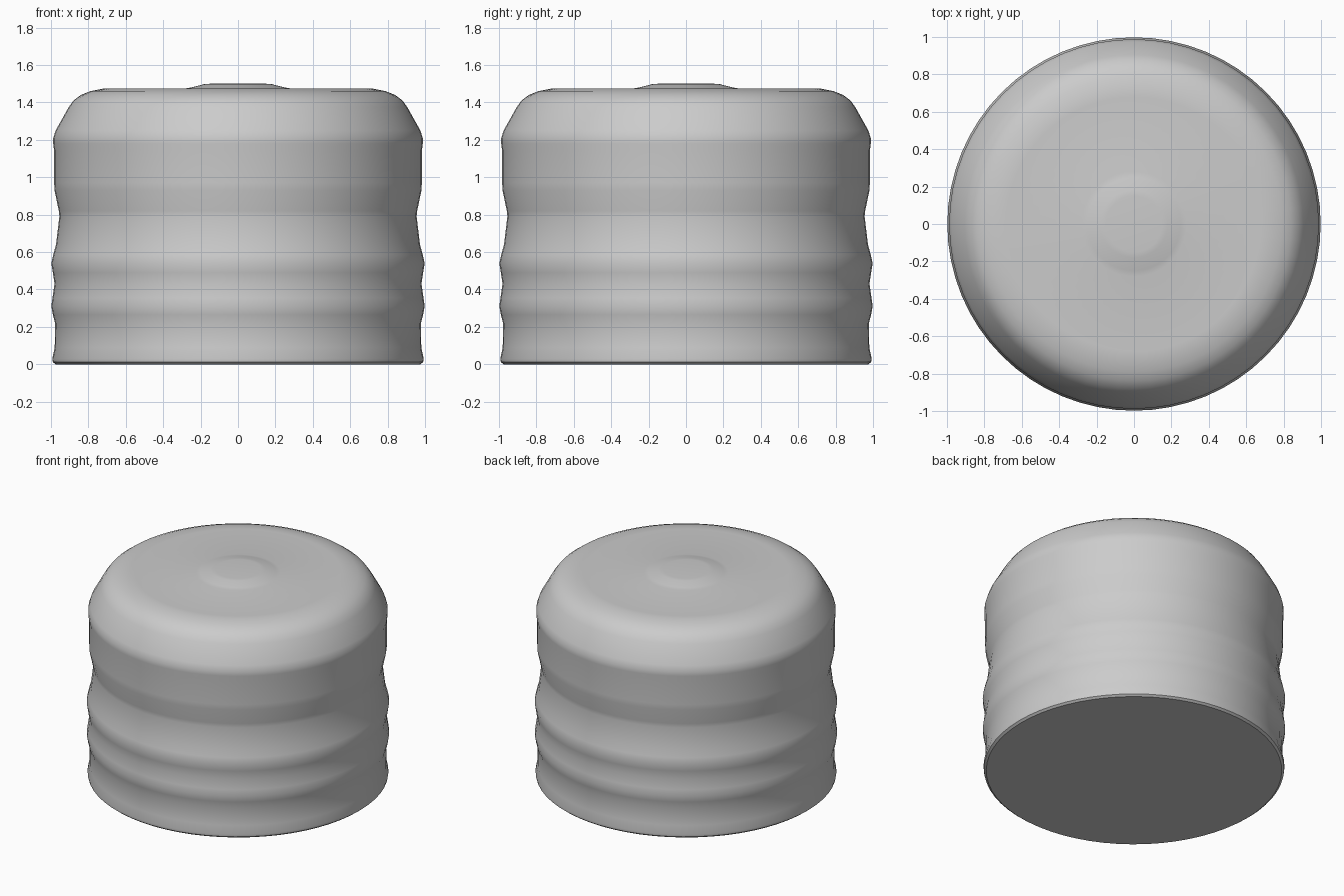
import bpy, bmesh, math

cube = bpy.data.objects.get("Cube")
if cube:
    bpy.data.objects.remove(cube, do_unlink=True)

SIDES = 64

grey = bpy.data.materials.new("light_grey")
grey.use_nodes = True
colour = (0.6, 0.6, 0.6, 1)
grey.diffuse_color = colour
grey.node_tree.nodes["Principled BSDF"].inputs["Base Color"].default_value = colour

# Outline as (radius, height), from the base up to the centre of the top
profile = [
    (0.975, 0), (0.99, 0.012), (0.993, 0.03), (0.98, 0.09), (0.978, 0.22),  # foot
    (0.99, 0.265), (0.998, 0.31), (0.992, 0.355), (0.981, 0.43),   # lower rib
    (0.99, 0.49), (0.998, 0.54), (0.988, 0.585), (0.973, 0.64),    # upper rib
    (0.966, 0.70), (0.955, 0.79), (0.958, 0.82), (0.981, 0.93),    # neck groove
    (0.983, 0.97), (0.983, 1.14), (0.988, 1.18), (0.988, 1.21),    # smooth band
    (0.975, 1.25), (0.905, 1.375), (0.88, 1.41), (0.84, 1.44),     # shoulder
    (0.79, 1.46), (0.72, 1.474), (0.68, 1.475),
    (0.28, 1.475), (0.25, 1.48), (0.18, 1.498), (0.15, 1.5),       # raised centre
]

# Spin the outline and close both ends
bm = bmesh.new()
rings = []
for r, z in profile:
    angles = [math.tau * i / SIDES for i in range(SIDES)]
    rings.append([bm.verts.new((r * math.cos(a), r * math.sin(a), z)) for a in angles])
for low, high in zip(rings, rings[1:]):
    for i in range(SIDES):
        j = (i + 1) % SIDES
        bm.faces.new((low[i], low[j], high[j], high[i]))
bm.faces.new(reversed(rings[0]))
bm.faces.new(rings[-1])

mesh = bpy.data.meshes.new("ribbed_cap")
bm.to_mesh(mesh)
bm.free()
mesh.materials.append(grey)
cap = bpy.data.objects.new("ribbed_cap", mesh)
bpy.context.collection.objects.link(cap)

# Smooth shading with a crisp base rim
bpy.ops.object.select_all(action="DESELECT")
cap.select_set(True)
bpy.context.view_layer.objects.active = cap
bpy.ops.object.shade_smooth_by_angle(angle=math.radians(35))
